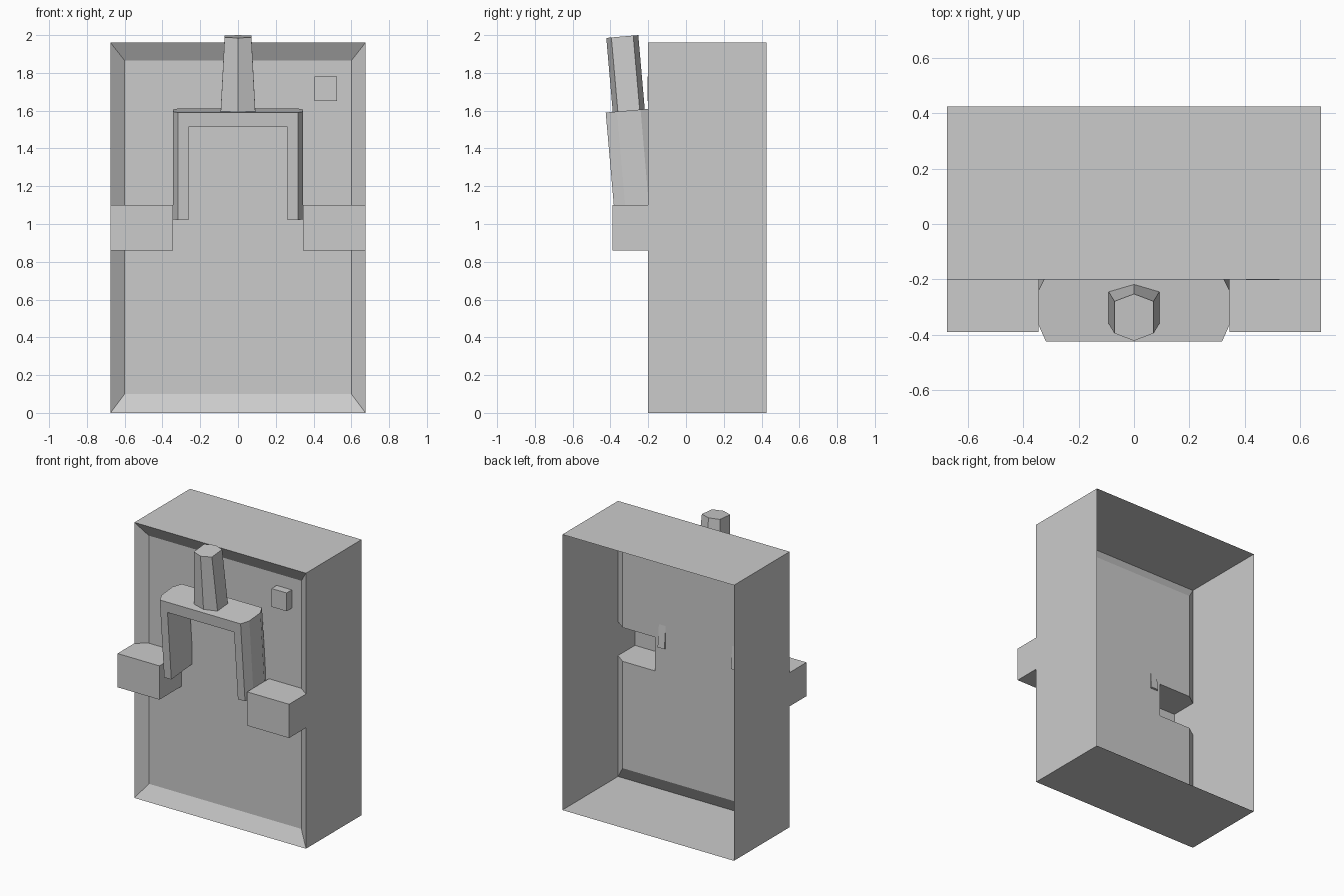
import bpy, bmesh
from math import radians

if "Cube" in bpy.data.objects:
    bpy.data.objects.remove(bpy.data.objects["Cube"])


def finish(name, bm, loc=(0, 0, 0), tilt=0):
    bmesh.ops.recalc_face_normals(bm, faces=bm.faces)
    me = bpy.data.meshes.new(name)
    bm.to_mesh(me)
    bm.free()
    ob = bpy.data.objects.new(name, me)
    ob.location = loc
    ob.rotation_euler.x = radians(tilt)
    bpy.context.collection.objects.link(ob)
    return ob


def loft(name, sections, **kw):
    """Skin matching closed sections and cap both ends."""
    bm = bmesh.new()
    rings = [[bm.verts.new(p) for p in s] for s in sections]
    for a, b in zip(rings, rings[1:]):
        n = len(a)
        for i in range(n):
            j = (i + 1) % n
            bm.faces.new((a[i], a[j], b[j], b[i]))
    bm.faces.new(rings[0])
    bm.faces.new(rings[-1])
    return finish(name, bm, **kw)


# Case: recessed front panel with bevelled rim, open back, hollow side arms
RIM, PANEL, BACK, ARM = -0.2, -0.145, 0.425, -0.39
xs = [-0.675, -0.6, -0.345, 0.345, 0.6, 0.675]
zs = [0, 0.1, 0.86, 1.1, 1.865, 1.96]
bm = bmesh.new()
g = [[bm.verts.new((x, RIM if i in (0, 5) or j in (0, 5) else PANEL, z))
      for j, z in enumerate(zs)] for i, x in enumerate(xs)]
arms = []
for i in range(5):
    for j in range(5):
        a, b, c, d = g[i][j], g[i + 1][j], g[i + 1][j + 1], g[i][j + 1]
        if i in (0, 4) and j in (0, 4):      # mitred corners
            if i == j:
                tris = ((a, b, c), (a, c, d))
            else:
                tris = ((a, b, d), (b, c, d))
            for t in tris:
                bm.faces.new(t)
        else:
            f = bm.faces.new((a, b, c, d))
            if j == 2 and i != 2:
                arms.append(f)

# outer walls
rim = [e for e in bm.edges if e.is_boundary]
out = bmesh.ops.extrude_edge_only(bm, edges=rim)["geom"]
for v in out:
    if isinstance(v, bmesh.types.BMVert):
        v.co.y = BACK

# arms pushed out of the panel
out = bmesh.ops.extrude_face_region(bm, geom=arms)["geom"]
for v in out:
    if isinstance(v, bmesh.types.BMVert):
        v.co.y = ARM
old = [f for f in arms if f.is_valid]
if old:
    bmesh.ops.delete(bm, geom=old, context='FACES_ONLY')
finish("case", bm)


# Tilted arch on the front, with chamfered outer corners
def arch_section(y, w):
    s, bot, slot = 0.262, -0.572, -0.077
    pts = [(-w, bot), (-w, 0), (w, 0), (w, bot),
           (s, bot), (s, slot), (-s, slot), (-s, bot)]
    return [(x, y, z) for x, z in pts]


loft("arch", [arch_section(y, w) for y, w in
              ((0, 0.318), (0.06, 0.345), (0.185, 0.345), (0.245, 0.315))],
     loc=(0, -0.425, 1.59), tilt=5)


# Tapered six-sided spout on top of the arch
def hexagon(w, z):
    r, s = 0.085, 0.058
    return [(0, -r, z), (w, -s, z), (w, s, z), (0, r, z), (-w, s, z), (-w, -s, z)]


loft("spout", [hexagon(0.092, -0.005), hexagon(0.071, 0.394)],
     loc=(0, -0.303, 1.6), tilt=5)

# Small button
loft("button", [[(x, y, z) for x, z in
                 ((0.405, 1.65), (0.525, 1.65), (0.525, 1.78), (0.405, 1.78))]
                for y in (-0.203, PANEL)])
